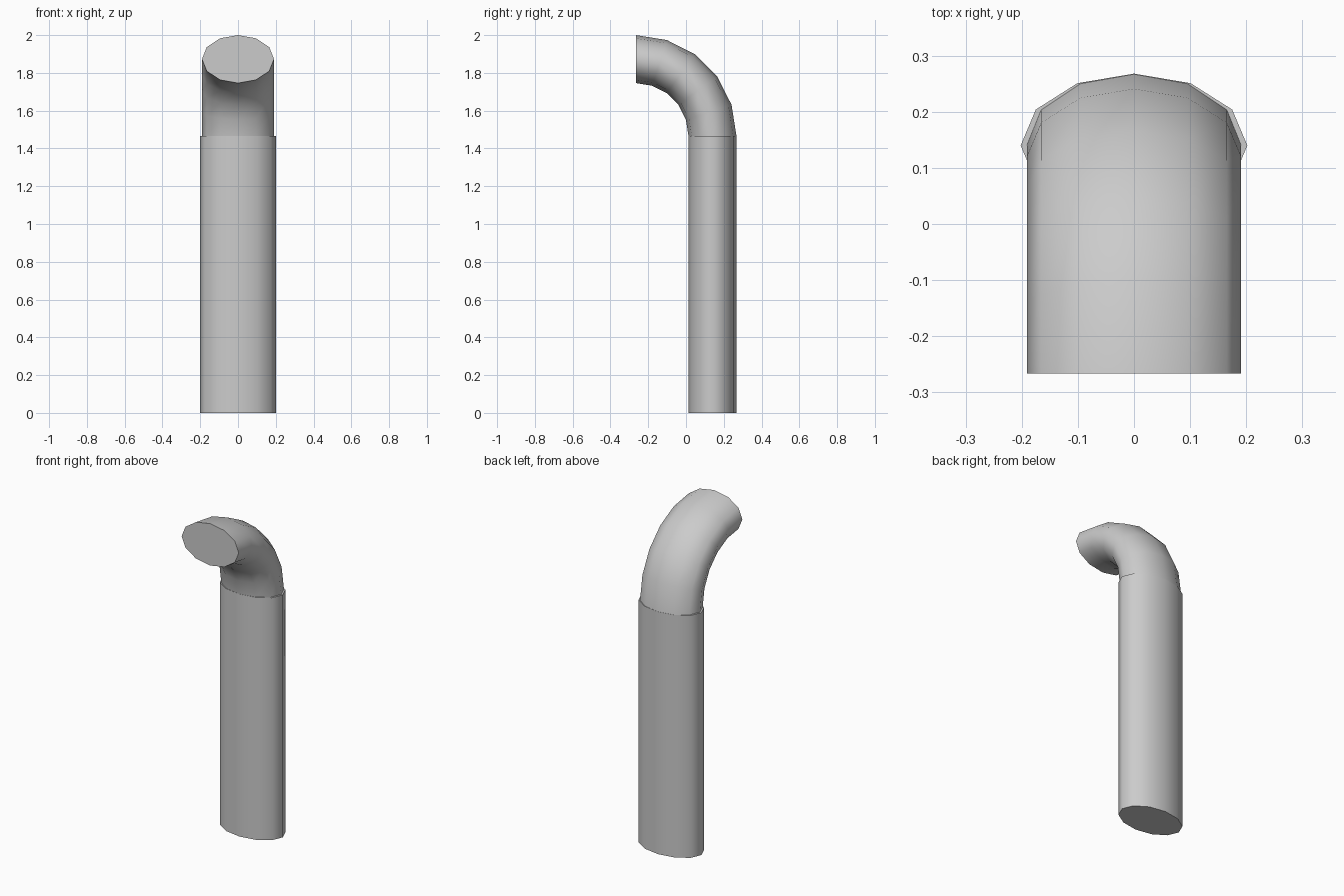
import bpy, bmesh
from math import cos, sin, pi, radians

if "Cube" in bpy.data.objects:
    bpy.data.objects.remove(bpy.data.objects["Cube"])

SIDES = 12
BEND_Y, BEND_Z, BEND_R = -0.266, 1.467, 0.406   # bend centre and radius


def bend_ring(angle, rx, rn):
    """Oval ring around the bend centreline at the given angle."""
    ring = []
    for i in range(SIDES):
        t = 2 * pi * i / SIDES
        r = BEND_R + rn * sin(t)
        ring.append((rx * cos(t), BEND_Y + r * cos(angle), BEND_Z + r * sin(angle)))
    return ring


def loft(name, rings):
    """Skin a list of rings and cap both ends."""
    bm = bmesh.new()
    rows = [[bm.verts.new(p) for p in ring] for ring in rings]
    for a, b in zip(rows, rows[1:]):
        for i in range(SIDES):
            j = (i + 1) % SIDES
            bm.faces.new((a[i], a[j], b[j], b[i]))
    bm.faces.new(rows[0][::-1])
    bm.faces.new(rows[-1])
    bmesh.ops.recalc_face_normals(bm, faces=bm.faces)
    mesh = bpy.data.meshes.new(name)
    bm.to_mesh(mesh)
    bm.free()
    obj = bpy.data.objects.new(name, mesh)
    bpy.context.collection.objects.link(obj)
    bpy.ops.object.select_all(action='DESELECT')
    obj.select_set(True)
    bpy.context.view_layer.objects.active = obj
    bpy.ops.object.shade_smooth_by_angle(angle=radians(50))
    return obj


# Straight oval pipe, slightly wider than the elbow
top = bend_ring(0, 0.202, 0.128)
loft("straight_pipe", [[(x, y, 0) for x, y, z in top], top])

# Quarter-turn elbow opening to the front, five segments
loft("elbow", [bend_ring(radians(18 * k), 0.191, 0.127) for k in range(6)])
